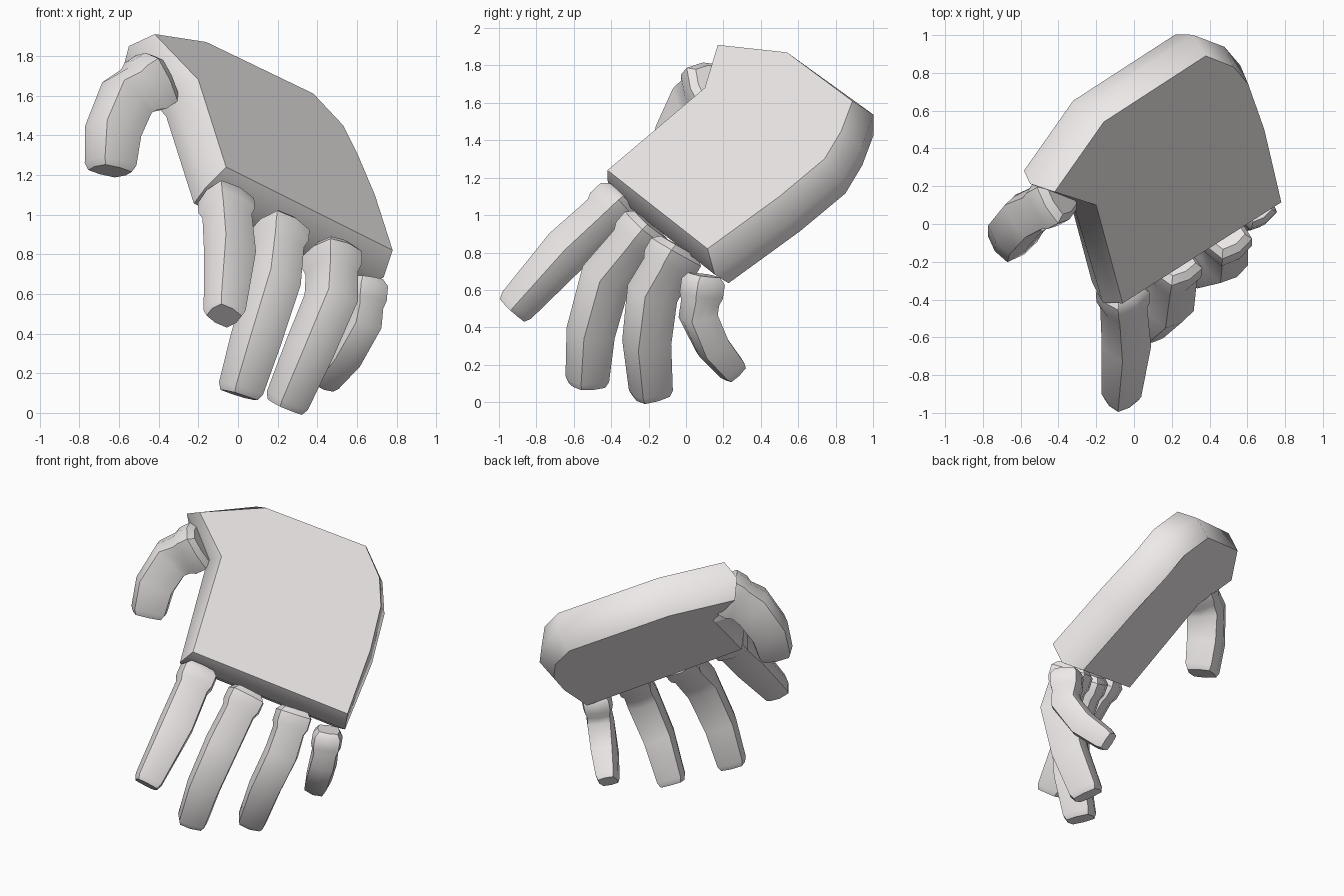
import bpy, bmesh, math
from mathutils import Vector

if "Cube" in bpy.data.objects:
    bpy.data.objects.remove(bpy.data.objects["Cube"])

BACK = Vector((0.60, -0.415, 0.68)).normalized()   # normal of the back of the hand
ACROSS = Vector((0.78, 0.49, -0.39))               # index-to-little direction

skin = bpy.data.materials.new("pale_skin")
skin.diffuse_color = (0.86, 0.82, 0.82, 1)
skin.use_nodes = True
skin.node_tree.nodes["Principled BSDF"].inputs["Base Color"].default_value = skin.diffuse_color


def loft(name, rings, angle):
    """Closed skin through equal-sized rings of points."""
    bm = bmesh.new()
    rows = [[bm.verts.new(p) for p in ring] for ring in rings]
    n = len(rows[0])
    for a, b in zip(rows, rows[1:]):
        for i in range(n):
            j = (i + 1) % n
            bm.faces.new((a[i], a[j], b[j], b[i]))
    bm.faces.new(rows[0][::-1])
    bm.faces.new(rows[-1])
    bmesh.ops.recalc_face_normals(bm, faces=bm.faces)
    mesh = bpy.data.meshes.new(name)
    bm.to_mesh(mesh)
    bm.free()
    mesh.materials.append(skin)
    obj = bpy.data.objects.new(name, mesh)
    bpy.context.collection.objects.link(obj)
    bpy.ops.object.select_all(action='DESELECT')
    obj.select_set(True)
    bpy.context.view_layer.objects.active = obj
    bpy.ops.object.shade_smooth_by_angle(angle=math.radians(angle))
    return obj


def finger(name, path, width, thick, tip=0.85):
    """Bent, tapered bar with slightly bulging sides and a flared knuckle."""
    pts = [Vector(p) for p in path]
    d0 = (pts[1] - pts[0]).normalized()
    d1 = (pts[-1] - pts[-2]).normalized()
    # stations: centre, direction, scale
    st = [(pts[0] - d0 * 0.05, d0, 0.85), (pts[0] - d0 * 0.015, d0, 1.14),
          (pts[0] + d0 * 0.06, d0, 1.14), (pts[0] + d0 * 0.10, d0, 1.0)]
    for k in range(1, len(pts) - 1):
        a = (pts[k] - pts[k - 1]).normalized()
        b = (pts[k + 1] - pts[k]).normalized()
        st.append((pts[k], (a + b).normalized(), 1.05 if k == 1 else 1.0))
    st += [(pts[-1] - d1 * 0.035, d1, tip), (pts[-1], d1, tip * 0.84)]
    rings = []
    for c, d, s in st:
        side = (ACROSS - d * ACROSS.dot(d)).normalized()
        up = d.cross(side)
        w, t, k = width / 2 * s, thick / 2 * s, 0.84
        prof = [(w, 0), (w * k, t * k), (0, t), (-w * k, t * k),
                (-w, 0), (-w * k, -t * k), (0, -t), (w * k, -t * k)]
        rings.append([c + side * u + up * v for u, v in prof])
    return loft(name, rings, 40)


# Palm: outline of the back, a bulging middle ring and the inner outline
outline = [Vector(p) for p in (
    (-0.42, 0.17, 1.91), (-0.16, 0.54, 1.87), (0.38, 0.89, 1.61),
    (0.53, 0.83, 1.45), (0.605, 0.74, 1.30), (0.69, 0.50, 1.10),
    (0.78, 0.115, 0.82), (-0.06, -0.42, 1.24), (-0.20, 0.10, 1.68))]
centre = Vector((0.25, 0.40, 1.40))
middle = [p - BACK * 0.14 + (p - centre).normalized() * 0.06 for p in outline]
inner = [p - BACK * 0.27 for p in outline]
loft("palm", [outline, middle, inner], 48)

# Fingers and thumb
finger("index_finger", [(-0.06, -0.37, 1.06), (-0.04, -0.64, 0.81),
                        (-0.07, -0.93, 0.49)], 0.22, 0.20)
finger("middle_finger", [(0.21, -0.22, 0.91), (0.18, -0.43, 0.66),
                         (0.09, -0.51, 0.37), (0.005, -0.53, 0.09)], 0.22, 0.23, 0.9)
finger("ring_finger", [(0.475, -0.06, 0.79), (0.47, -0.18, 0.58),
                       (0.36, -0.21, 0.32), (0.235, -0.185, 0.03)], 0.21, 0.24, 0.9)
finger("little_finger", [(0.64, 0.09, 0.63), (0.625, 0.065, 0.46),
                         (0.54, 0.14, 0.30), (0.43, 0.26, 0.16)], 0.17, 0.18, 0.85)
finger("thumb", [(-0.42, 0.13, 1.68), (-0.56, 0.055, 1.59),
                 (-0.63, -0.03, 1.42), (-0.645, -0.09, 1.22)], 0.26, 0.23, 0.9)
